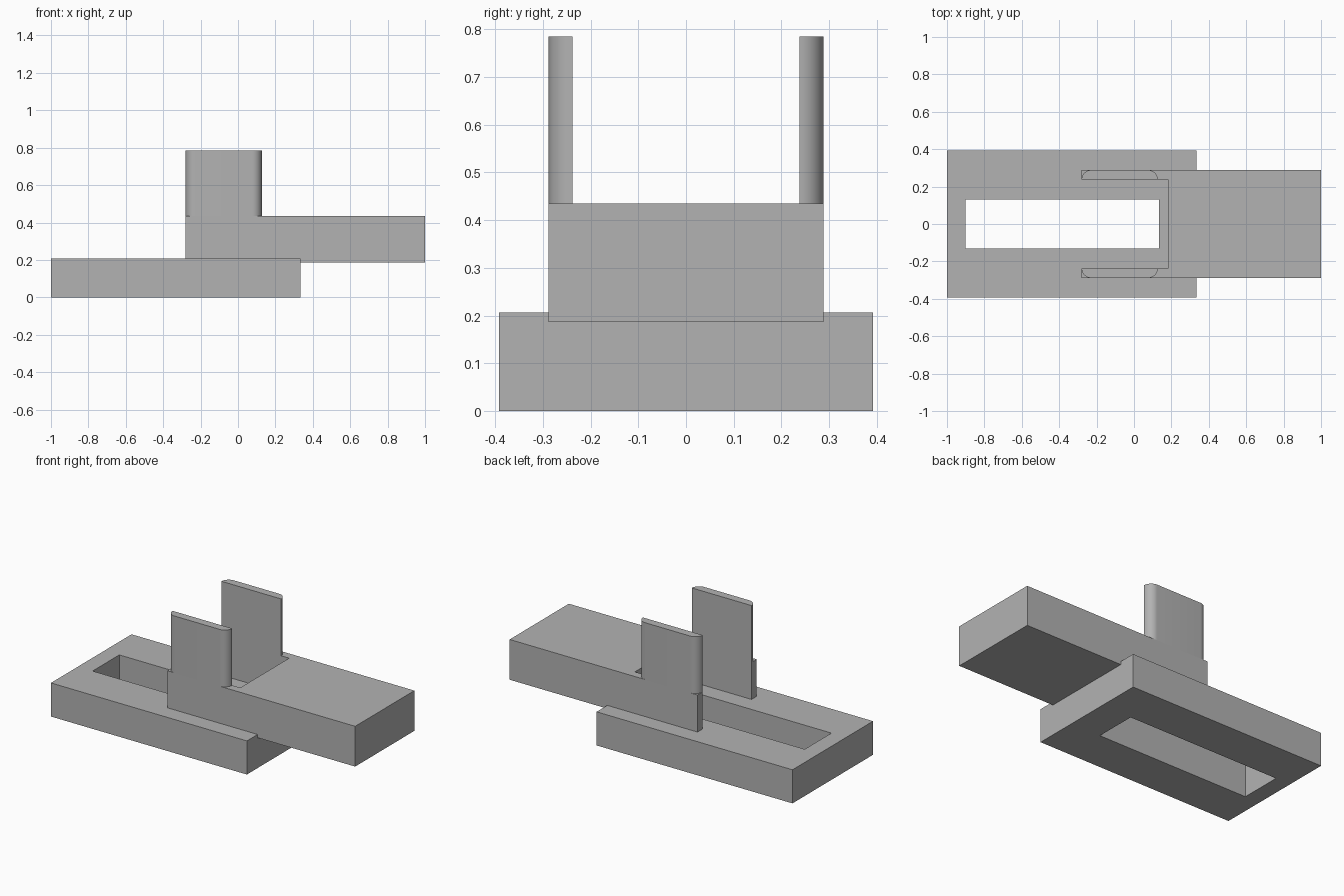
import bpy, bmesh, math

cube = bpy.data.objects.get("Cube")
if cube:
    bpy.data.objects.remove(cube, do_unlink=True)

grey = bpy.data.materials.new("plain grey")
grey.use_nodes = True
colour = (0.45, 0.45, 0.45, 1)
grey.diffuse_color = colour
grey.node_tree.nodes["Principled BSDF"].inputs["Base Color"].default_value = colour


def prism(name, points, faces, z0, z1):
    """Extrude flat faces, given as indices into points, from z0 to z1."""
    bm = bmesh.new()
    verts = [bm.verts.new((x, y, z0)) for x, y in points]
    base = [bm.faces.new([verts[i] for i in f]) for f in faces]
    top = bmesh.ops.extrude_face_region(bm, geom=base, use_keep_orig=True)["geom"]
    moved = [g for g in top if isinstance(g, bmesh.types.BMVert)]
    bmesh.ops.translate(bm, verts=moved, vec=(0, 0, z1 - z0))
    bmesh.ops.recalc_face_normals(bm, faces=bm.faces)
    mesh = bpy.data.meshes.new(name)
    bm.to_mesh(mesh)
    bm.free()
    mesh.materials.append(grey)
    obj = bpy.data.objects.new(name, mesh)
    bpy.context.collection.objects.link(obj)
    return obj


def rect(x0, x1, half):
    return [(x0, -half), (x1, -half), (x1, half), (x0, half)]


# Slotted base plate: a ring of four faces around the slot
ring = [(i, (i + 1) % 4, (i + 1) % 4 + 4, i + 4) for i in range(4)]
prism("slotted_base", rect(-1, 0.335, 0.392) + rect(-0.9, 0.133, 0.13), ring, 0, 0.207)

# Forked slider resting on the base, open towards -x
back, inner, outer = -0.28, 0.238, 0.288
fork = [(back, -outer), (1, -outer), (1, outer), (back, outer),
        (back, inner), (0.182, inner), (0.182, -inner), (back, -inner)]
prism("forked_slider", fork, [range(len(fork))], 0.187, 0.435)

# Upright tabs on the prongs, flat inside and rounded at the outer corners
front, r, steps = 0.127, outer - inner, 12
arc = [math.radians(90 * i / steps) for i in range(steps + 1)]
outline = [(front - r + r * math.cos(a), inner + r * math.sin(a)) for a in arc]
outline += [(back + r - r * math.cos(a), inner + r * math.sin(a)) for a in reversed(arc)]
for name, side in (("left_side_tab", 1), ("right_side_tab", -1)):
    tab = prism(name, [(x, y * side) for x, y in outline], [range(len(outline))], 0.435, 0.785)
    bpy.ops.object.select_all(action="DESELECT")
    tab.select_set(True)
    bpy.context.view_layer.objects.active = tab
    bpy.ops.object.shade_smooth_by_angle(angle=math.radians(30))
